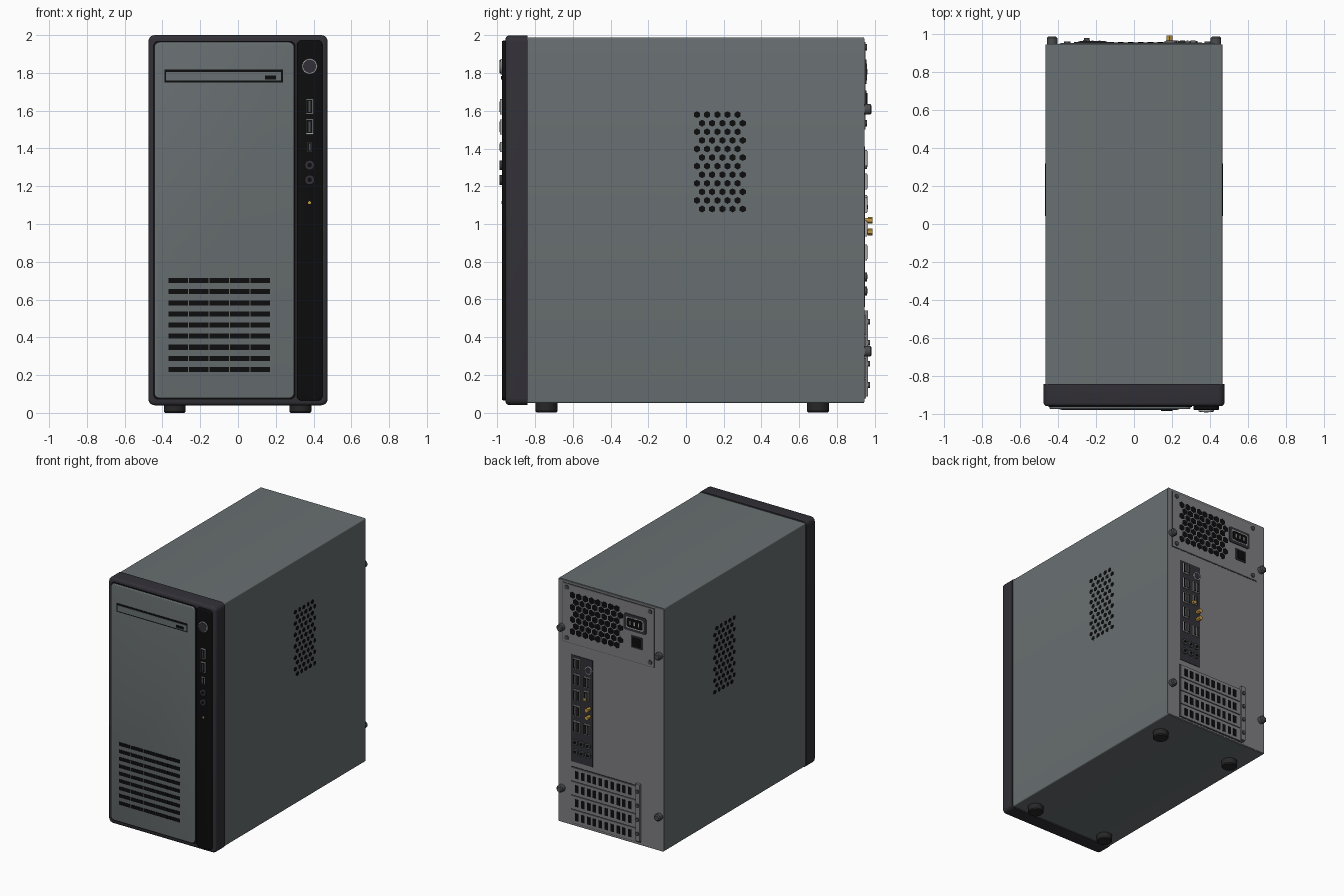
import bpy, bmesh, math
from mathutils import Matrix, Vector

if "Cube" in bpy.data.objects:
    bpy.data.objects.remove(bpy.data.objects["Cube"], do_unlink=True)


def material(name, *rgb):
    m = bpy.data.materials.new(name)
    m.use_nodes = True
    m.diffuse_color = (*rgb, 1)
    m.node_tree.nodes["Principled BSDF"].inputs["Base Color"].default_value = (*rgb, 1)
    return m


CASE = material("case grey", 0.14, 0.16, 0.165)
STEEL = material("back steel", 0.21, 0.21, 0.225)
BEZEL = material("bezel charcoal", 0.032, 0.03, 0.038)
BLACK = material("black", 0.004, 0.004, 0.0045)
RUBBER = material("dark rubber", 0.02, 0.02, 0.021)
SCREW = material("screw grey", 0.07, 0.075, 0.077)
SILVER = material("silver", 0.38, 0.38, 0.39)
GOLD = material("gold", 0.55, 0.32, 0.05)
smooth = []


def finish(name, bm, mat, soft=False):
    mesh = bpy.data.meshes.new(name)
    bm.to_mesh(mesh)
    bm.free()
    mesh.materials.append(mat)
    ob = bpy.data.objects.new(name, mesh)
    bpy.context.collection.objects.link(ob)
    if soft:
        smooth.append(ob)
    return ob


def add_box(bm, x, y, z):
    size = [b - a for a, b in (x, y, z)]
    mid = Vector([(a + b) / 2 for a, b in (x, y, z)])
    bmesh.ops.create_cube(bm, size=1, matrix=Matrix.Translation(mid) @ Matrix.Diagonal((*size, 1)))


def boxes(name, mat, items):
    bm = bmesh.new()
    for item in items:
        add_box(bm, *item)
    return finish(name, bm, mat)


def slab(name, mat, x, y, z, corner, edge=0.0):
    """Box with rounded corners around y and a softened front rim."""
    bm = bmesh.new()
    add_box(bm, x, y, z)
    sides = [e for e in bm.edges if abs(e.verts[0].co.y - e.verts[1].co.y) > 1e-4]
    bmesh.ops.bevel(bm, geom=sides, offset=corner, segments=5, profile=0.5, affect='EDGES')
    if edge:
        rim = [e for e in bm.edges if all(abs(v.co.y - y[0]) < 1e-4 for v in e.verts)]
        bmesh.ops.bevel(bm, geom=rim, offset=edge, segments=3, profile=0.5, affect='EDGES')
    return finish(name, bm, mat, True)


def discs(name, mat, spots, r, depth, axis="y", n=24, r2=None):
    """Cylinders centred on spots; r2 is the radius at the far (+) end."""
    turn = {"x": Matrix.Rotation(math.pi / 2, 4, 'Y'),
            "y": Matrix.Rotation(-math.pi / 2, 4, 'X'),
            "z": Matrix()}[axis]
    spin = Matrix.Rotation(math.pi / 2 if axis == "x" else 0, 4, 'Z')
    bm = bmesh.new()
    for p in spots:
        bmesh.ops.create_cone(bm, cap_ends=True, segments=n, radius1=r,
                              radius2=r if r2 is None else r2, depth=depth,
                              matrix=Matrix.Translation(p) @ turn @ spin)
    return finish(name, bm, mat, n > 6)


def span(c, w):
    return (c - w / 2, c + w / 2)


def ports(name, spots, w, h, y, out):
    """Connector shells with a dark mouth and a tongue; out is -1 front, 1 back."""
    def layer(dx, dz, d):
        return [(span(x, dx), sorted((y, y + out * d)), span(z, dz)) for x, z in spots]
    boxes(name + "_shells", SILVER, layer(w, h, 0.012))
    boxes(name + "_mouths", BLACK, layer(w * 0.76, h * 0.86, 0.013))
    boxes(name + "_tongues", SCREW, layer(w * 0.3, h * 0.7, 0.014))


# Body: shell, front bezel, panel and control strip
slab("case_shell", CASE, (-0.465, 0.465), (-0.86, 0.943), (0.05, 1.99), 0.01)
slab("front_bezel", BEZEL, (-0.475, 0.475), (-0.957, -0.84), (0.04, 2.0), 0.035, 0.018)
slab("panel_seam", BLACK, (-0.45, 0.305), (-0.96, -0.94), (0.07, 1.97), 0.03)
slab("front_panel", CASE, (-0.443, 0.297), (-0.972, -0.94), (0.077, 1.963), 0.028, 0.006)
slab("control_strip", BLACK, (0.312, 0.447), (-0.976, -0.94), (0.065, 1.972), 0.025, 0.006)

# Feet
feet = [(x, y, 0.03) for x in (-0.335, 0.33) for y in (-0.74, 0.70)]
discs("feet", RUBBER, feet, 0.058, 0.045, "z", 32)
discs("feet_soles", RUBBER, [(x, y, 0.004) for x, y, z in feet], 0.052, 0.008, "z", 32, 0.058)

# Optical drive
boxes("drive_recess", BLACK, [((-0.39, 0.237), (-0.974, -0.965), (1.75, 1.818))])
boxes("drive_tray", CASE, [((-0.381, 0.228), (-0.977, -0.965), (1.759, 1.805))])
boxes("drive_button", BLACK, [((0.142, 0.202), (-0.981, -0.97), (1.766, 1.786))])

# Front intake slots
boxes("front_vents", BLACK, [(span(-0.3175 + 0.109 * i, 0.103), (-0.975, -0.968), span(0.23 + 0.0588 * j, 0.027))
                             for i in range(5) for j in range(9)])

# Front controls
cx = 0.379
discs("power_ring", SILVER, [(cx, -0.978, 1.835)], 0.041, 0.014, n=32)
discs("power_button", BEZEL, [(cx, -0.98, 1.835)], 0.035, 0.016, n=32)
ports("front_usb", [(cx, 1.622), (cx, 1.515)], 0.04, 0.08, -0.974, -1)
ports("front_small_port", [(cx, 1.408)], 0.026, 0.054, -0.974, -1)
jacks = [(cx, -0.979, z) for z in (1.312, 1.234)]
discs("front_jacks", BEZEL, jacks, 0.026, 0.018)
discs("front_jack_holes", BLACK, jacks, 0.012, 0.02, n=16)
discs("status_light", GOLD, [(cx, -0.975, 1.113)], 0.008, 0.006, n=12)

# Side vents on both sides: staggered hexagonal holes
discs("side_vents", BLACK,
      [(s * 0.465, 0.058 + 0.054 * i + 0.027 * (j % 2), 1.58 - 0.0455 * j)
       for s in (-1, 1) for j in range(12) for i in range(5)], 0.0185, 0.004, "x", 6)

# Back plate and power supply
boxes("back_plate", STEEL, [((-0.458, 0.458), (0.93, 0.946), (0.057, 1.983))])
boxes("supply_seam", SCREW, [((-0.39, 0.425), (0.94, 0.948), (1.497, 1.97))])
boxes("supply_plate", STEEL, [((-0.385, 0.42), (0.94, 0.951), (1.502, 1.965))])
discs("supply_vents", BLACK,
      [(0.335 - 0.056 * i - 0.028 * (j % 2), 0.951, 1.885 - 0.0485 * j)
       for j in range(7) for i in range(8)], 0.027, 0.004, "y", 6)
discs("supply_screws", SCREW, [(x, 0.953, z) for x in (0.386, -0.35) for z in (1.535, 1.938)], 0.017, 0.012, n=16)
slab("inlet_frame", BEZEL, (-0.316, -0.12), (0.945, 0.957), (1.742, 1.872), 0.015)
slab("inlet_rim", SILVER, (-0.295, -0.141), (0.945, 0.959), (1.762, 1.852), 0.015)
slab("inlet_socket", BLACK, (-0.287, -0.149), (0.945, 0.961), (1.77, 1.844), 0.015)
boxes("inlet_pins", SILVER, [(span(x, 0.01), (0.95, 0.963), span(1.807, 0.03)) for x in (-0.255, -0.218, -0.181)])
boxes("switch_frame", BEZEL, [((-0.28, -0.185), (0.945, 0.957), (1.613, 1.707))])
boxes("switch_rocker", BLACK, [((-0.267, -0.198), (0.945, 0.962), (1.625, 1.695))])

# Thumbscrews holding the side covers
thumbs = [(x, 0.96, z) for x in (-0.43, 0.43) for z in (0.325, 1.608)]
discs("thumbscrews", SCREW, thumbs, 0.028, 0.036, n=20)
discs("thumbscrew_tips", SCREW, [(x, 0.981, z) for x, y, z in thumbs], 0.028, 0.008, n=20, r2=0.019)

# Rear connector panel
boxes("connector_panel", BEZEL, [((0.158, 0.35), (0.94, 0.95), (0.56, 1.41))])
rows = (1.35, 1.225, 1.1, 0.975, 0.85)
ports("rear_left_ports", [(0.295 + d, z) for z in rows for d in (-0.014, 0.016)], 0.027, 0.085, 0.949, 1)
ports("rear_right_ports", [(0.205 + d, z) for z in (1.225, 0.85) for d in (-0.016, 0.014)], 0.027, 0.085, 0.949, 1)
ports("rear_display_port", [(0.21, 1.115)], 0.04, 0.08, 0.949, 1)
discs("round_port", SILVER, [(0.193, 0.954, 1.325)], 0.032, 0.014)
discs("round_port_hole", BEZEL, [(0.193, 0.955, 1.325)], 0.024, 0.015)
boxes("gold_contact", GOLD, [((0.205, 0.235), (0.945, 0.965), (1.08, 1.1))])
aerials = [(0.186, 0.968, z) for z in (1.02, 0.958)]
discs("aerial_stems", GOLD, aerials, 0.013, 0.044, n=16)
discs("aerial_nuts", GOLD, [(x, 0.977, z) for x, y, z in aerials], 0.018, 0.026, n=6)
audio = [(x, 0.954, z) for x in (0.31, 0.254, 0.198) for z in (0.645, 0.72)]
discs("audio_jacks", SCREW, audio, 0.024, 0.014)
discs("audio_jack_holes", BLACK, audio, 0.013, 0.017, n=16)

# Expansion slots with perforated covers and retaining strip
slots = (0.462, 0.35, 0.238, 0.126)
boxes("slot_seam", BEZEL, [((-0.265, 0.352), (0.94, 0.948), (0.068, 0.52))])
boxes("slot_covers", STEEL, [((-0.23, 0.346), (0.94, 0.954), span(z, 0.104)) for z in slots])
boxes("slot_holes", BLACK, [(span(0.295 - 0.052 * i, 0.03), (0.948, 0.956), span(z, 0.06))
                            for i in range(10) for z in slots])
boxes("slot_strip", STEEL, [((-0.267, -0.23), (0.94, 0.966), (0.085, 0.54))])
discs("slot_screws", SCREW, [(-0.248, 0.969, z + 0.02) for z in slots], 0.015, 0.014, n=16)

# Smooth rounded parts, keeping their rims sharp
bpy.ops.object.select_all(action='DESELECT')
for ob in smooth:
    ob.select_set(True)
bpy.context.view_layer.objects.active = smooth[0]
bpy.ops.object.shade_smooth_by_angle(angle=math.radians(35))
